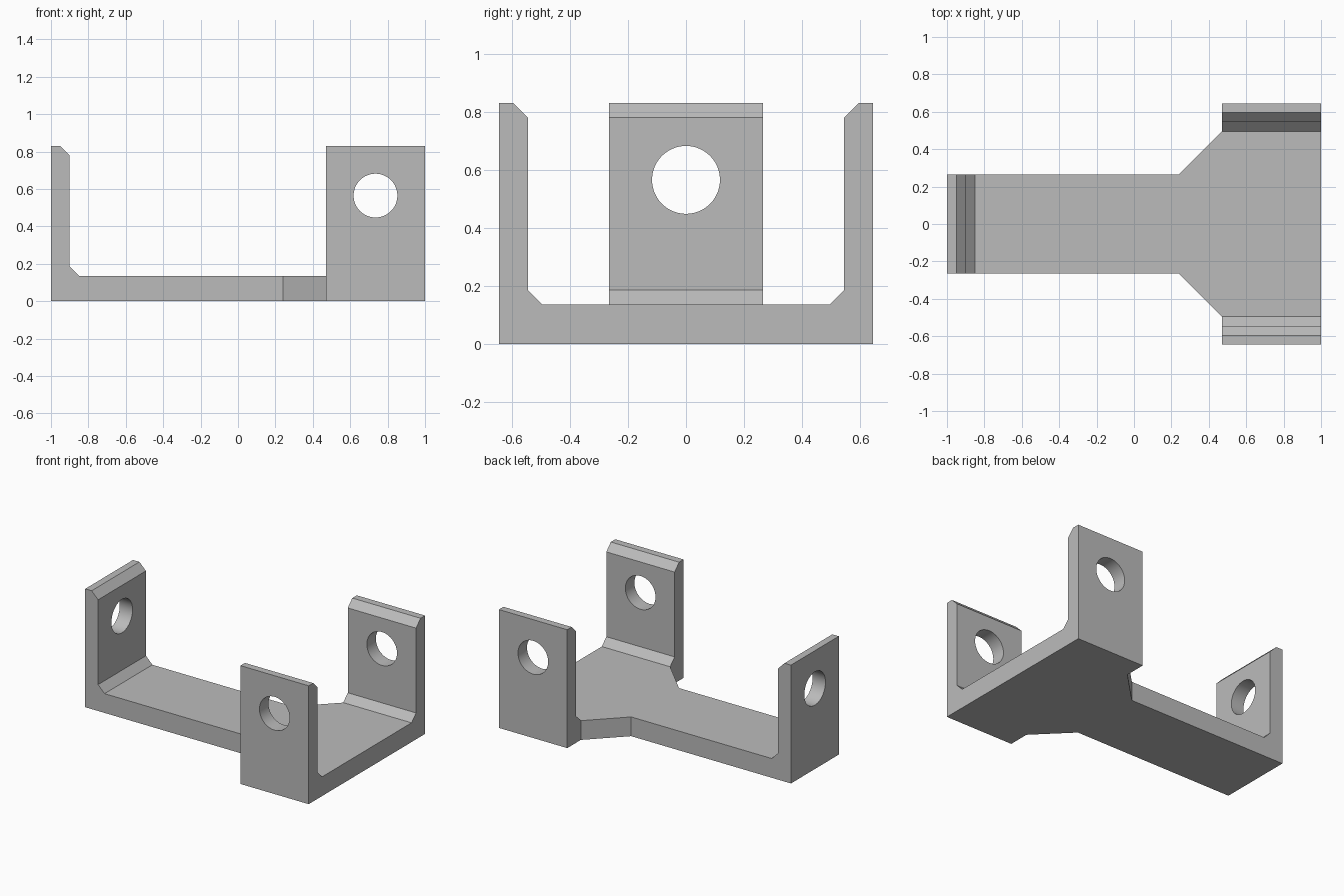
import bpy
import bmesh
import math
from mathutils import Matrix, Vector

cube = bpy.data.objects.get("Cube")
if cube:
    bpy.data.objects.remove(cube, do_unlink=True)

BASE_T, TOP = 0.135, 0.83
ARM_HALF, WING_HALF = 0.265, 0.645
WING_X = 0.47
WALL, CHAMFER = 0.10, 0.05
HOLE_R, HOLE_Z = 0.117, 0.565

grey = bpy.data.materials.new("plain grey")
grey.use_nodes = True
grey.diffuse_color = (0.5, 0.5, 0.5, 1)
grey.node_tree.nodes["Principled BSDF"].inputs["Base Color"].default_value = (0.5, 0.5, 0.5, 1)


def finish(name, bm):
    bmesh.ops.recalc_face_normals(bm, faces=bm.faces)
    mesh = bpy.data.meshes.new(name)
    bm.to_mesh(mesh)
    bm.free()
    mesh.materials.append(grey)
    obj = bpy.data.objects.new(name, mesh)
    bpy.context.collection.objects.link(obj)
    return obj


def prism(name, points, direction):
    """Extrude a closed 3D outline along a direction."""
    bm = bmesh.new()
    face = bm.faces.new([bm.verts.new(p) for p in points])
    new = bmesh.ops.extrude_face_region(bm, geom=[face])["geom"]
    verts = [v for v in new if isinstance(v, bmesh.types.BMVert)]
    bmesh.ops.translate(bm, verts=verts, vec=direction)
    return finish(name, bm)


def lug(name, centre, angle, width):
    """Upright wall with chamfered foot and tip; its inner side faces local +x."""
    foot = WALL + CHAMFER
    profile = [(0, 0), (foot, 0), (foot, BASE_T), (WALL, BASE_T + CHAMFER),
               (WALL, TOP - CHAMFER), (WALL - CHAMFER, TOP), (0, TOP)]
    place = Matrix.Translation(centre) @ Matrix.Rotation(angle, 4, 'Z')
    points = [place @ Vector((d, -width / 2, z)) for d, z in profile]
    return prism(name, points, place.to_3x3() @ Vector((0, width, 0)))


def hole_cutter(name, centre, axis, length):
    bm = bmesh.new()
    spin = Matrix.Rotation(math.pi / 2, 4, axis)
    bmesh.ops.create_cone(bm, cap_ends=True, segments=64, radius1=HOLE_R, radius2=HOLE_R,
                          depth=length, matrix=Matrix.Translation(centre) @ spin)
    return finish(name, bm)


def combine(target, other, operation):
    mod = target.modifiers.new(other.name, 'BOOLEAN')
    mod.operation, mod.solver, mod.object = operation, 'EXACT', other
    bpy.context.view_layer.objects.active = target
    bpy.ops.object.modifier_apply(modifier=mod.name)
    bpy.data.objects.remove(other, do_unlink=True)


# Base plate: straight arm flaring into a wide cross bar
neck = WING_HALF - WALL - CHAMFER
side = [(-1, ARM_HALF), (0.24, ARM_HALF), (WING_X, neck), (WING_X, WING_HALF), (1, WING_HALF)]
outline = side + [(x, -y) for x, y in reversed(side)]
bracket = prism("bracket", [(x, y, 0) for x, y in outline], (0, 0, BASE_T))

# Three upright lugs
wing_w = 1 - WING_X
wing_mid = (1 + WING_X) / 2
combine(bracket, lug("arm_lug", (-1, 0, 0), 0, 2 * ARM_HALF), 'UNION')
combine(bracket, lug("front_lug", (wing_mid, -WING_HALF, 0), math.pi / 2, wing_w), 'UNION')
combine(bracket, lug("back_lug", (wing_mid, WING_HALF, 0), -math.pi / 2, wing_w), 'UNION')

# Round holes through the lugs
combine(bracket, hole_cutter("arm_hole", (-1, 0, HOLE_Z), 'Y', 0.5), 'DIFFERENCE')
combine(bracket, hole_cutter("wing_holes", (wing_mid, 0, HOLE_Z), 'X', 2), 'DIFFERENCE')

# Smooth hole walls, crisp edges elsewhere
bpy.ops.object.select_all(action='DESELECT')
bracket.select_set(True)
bpy.context.view_layer.objects.active = bracket
bpy.ops.object.shade_smooth_by_angle(angle=math.radians(30))
